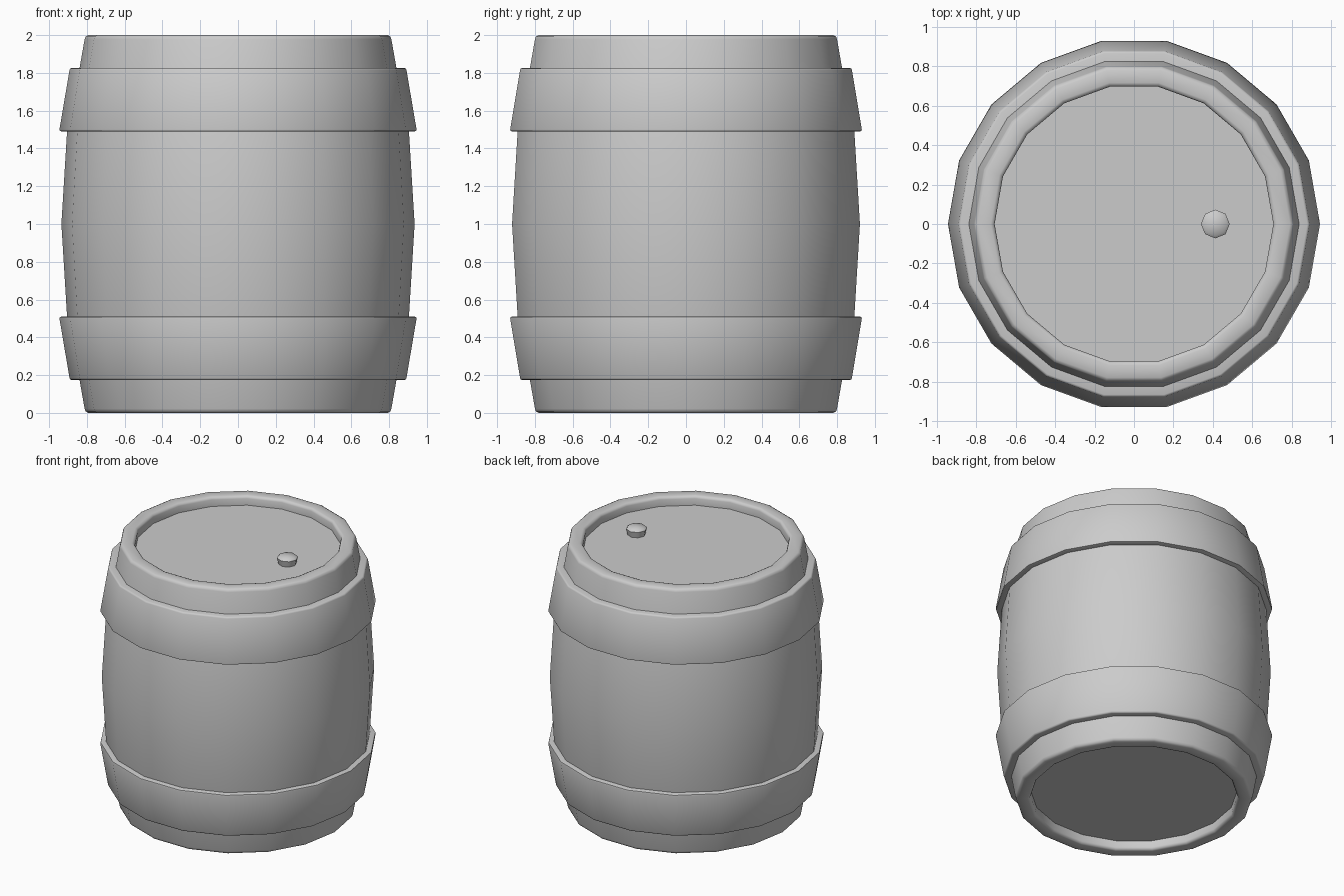
import bpy, bmesh
from math import cos, sin, pi, radians

if "Cube" in bpy.data.objects:
    bpy.data.objects.remove(bpy.data.objects["Cube"])


def lathe(name, profile, sides, closed=False, loc=(0, 0, 0)):
    """Spin an (r, z) profile about z; a radius of 0 makes a pole."""
    bm = bmesh.new()
    rings = []
    for r, z in profile:
        if r == 0:
            rings.append([bm.verts.new((0, 0, z))] * sides)
        else:
            rings.append([bm.verts.new((r * cos(2 * pi * i / sides), r * sin(2 * pi * i / sides), z))
                          for i in range(sides)])
    pairs = list(zip(rings, rings[1:]))
    if closed:
        pairs.append((rings[-1], rings[0]))
    for a, b in pairs:
        for i in range(sides):
            j = (i + 1) % sides
            bm.faces.new(dict.fromkeys((a[i], a[j], b[j], b[i])))
    if not closed:
        # flat caps where the profile ends in an open ring
        for ring in (rings[0], rings[-1]):
            if len(set(ring)) > 1:
                bm.faces.new(ring)
    bmesh.ops.recalc_face_normals(bm, faces=bm.faces)
    mesh = bpy.data.meshes.new(name)
    bm.to_mesh(mesh)
    bm.free()
    obj = bpy.data.objects.new(name, mesh)
    obj.location = loc
    bpy.context.collection.objects.link(obj)
    bpy.ops.object.select_all(action='DESELECT')
    obj.select_set(True)
    bpy.context.view_layer.objects.active = obj
    bpy.ops.object.shade_smooth_by_angle(angle=radians(50))
    return obj


def flip(profile):
    """Mirror a profile about mid height, z = 1."""
    return [(r, 2 - z) for r, z in reversed(profile)]


# Barrel body: bulging staves, bevelled rims and recessed heads
upper = [(0.905, 1.49), (0.84, 1.82), (0.812, 1.978), (0.807, 1.992), (0.792, 2.0),
         (0.728, 2.0), (0.714, 1.994), (0.708, 1.98), (0.708, 1.93)]
lathe("barrel_body", flip(upper) + [(0.935, 1.0)] + upper, 18)

# Two tapered hoops, mirrored top and bottom
hoop = [(0.86, 1.49), (0.935, 1.49), (0.943, 1.493), (0.945, 1.502),
        (0.892, 1.815), (0.888, 1.823), (0.88, 1.826), (0.80, 1.826)]
lathe("upper_hoop", hoop, 18, closed=True)
lathe("lower_hoop", flip(hoop), 18, closed=True)

# Bung plug on the top head
lathe("bung", [(0.06, -0.01), (0.073, 0.045), (0.06, 0.058), (0, 0.065)], 8, loc=(0.413, 0, 1.93))
